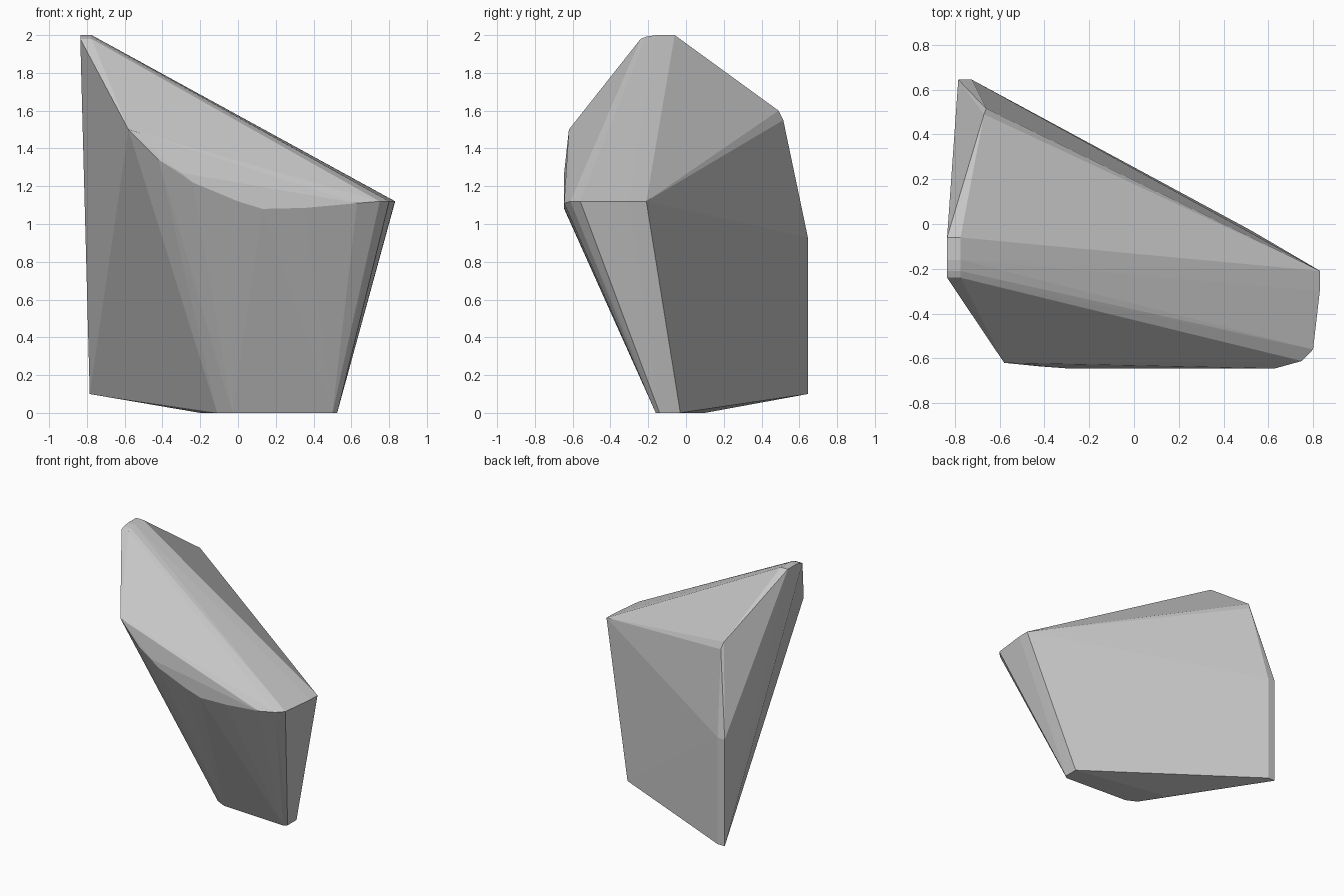
import bpy
import bmesh
import math

# Remove the default cube only
default_cube = bpy.data.objects.get("Cube")
if default_cube:
    bpy.data.objects.remove(default_cube, do_unlink=True)


def make_material(name, colour):
    """Create one flat material for the viewport and for rendering."""
    material = bpy.data.materials.new(name)
    material.use_nodes = True
    material.diffuse_color = colour
    shader = next(n for n in material.node_tree.nodes if n.type == "BSDF_PRINCIPLED")
    shader.inputs["Base Color"].default_value = colour
    shader.inputs["Roughness"].default_value = 0.9
    return material


def make_hull(name, corner_groups, material):
    """Wrap a convex, flat-faced solid around all the corner groups."""
    bm = bmesh.new()
    for group in corner_groups:
        for corner in group:
            bm.verts.new(corner)
    hull = bmesh.ops.convex_hull(bm, input=list(bm.verts))
    spare = [v for v in hull["geom_interior"] if isinstance(v, bmesh.types.BMVert)]
    if spare:
        bmesh.ops.delete(bm, geom=spare, context="VERTS")
    bmesh.ops.dissolve_limit(bm, angle_limit=math.radians(0.5),
                             verts=list(bm.verts), edges=list(bm.edges))
    bmesh.ops.recalc_face_normals(bm, faces=list(bm.faces))
    for face in bm.faces:
        face.smooth = False
    mesh = bpy.data.meshes.new(name)
    bm.to_mesh(mesh)
    bm.free()
    mesh.materials.append(material)
    body = bpy.data.objects.new(name, mesh)
    bpy.context.collection.objects.link(body)
    return body


# Narrow peak, rounded toward the front
peak = [(x, y, z) for x in (-0.835, -0.775)
        for y, z in ((-0.06, 2), (-0.16, 2), (-0.21, 1.992), (-0.24, 1.98))]

# Upright rear edge and the shoulder above it
rear_edge = [(x, 0.645, z) for x in (-0.785, -0.725) for z in (0.1, 0.93)]
rear_shoulder = [(-0.66, 0.515, 1.55), (-0.67, 0.49, 1.6)]

# Curved brow across the front: a lower lip and a softened upper bevel
lower_lip = [(x, -0.645, z) for x, z in
             ((-0.3, 1.27), (-0.24, 1.22), (0.0, 1.12), (0.13, 1.08),
              (0.35, 1.085), (0.63, 1.11))]
upper_bevel = [(-0.58, -0.62, 1.5), (-0.42, -0.636, 1.34),
               (0.0, -0.641, 1.25), (0.35, -0.641, 1.18)]

# Blunt side corner
side_corner = [(x, y, 1.12) for x, y in
               ((0.75, -0.612), (0.8, -0.56), (0.83, -0.3), (0.832, -0.21))]

# Small flat foot
foot = [(x, y, 0) for x, y in
        ((-0.2, 0.1), (-0.2, 0.05), (-0.11, -0.09), (-0.03, -0.13),
         (0.5, -0.16), (0.525, -0.14), (0.525, -0.03))]

stone_grey = make_material("stone grey", (0.58, 0.58, 0.58, 1))
make_hull("rock", [peak, rear_edge, rear_shoulder, lower_lip, upper_bevel,
                   side_corner, foot], stone_grey)
